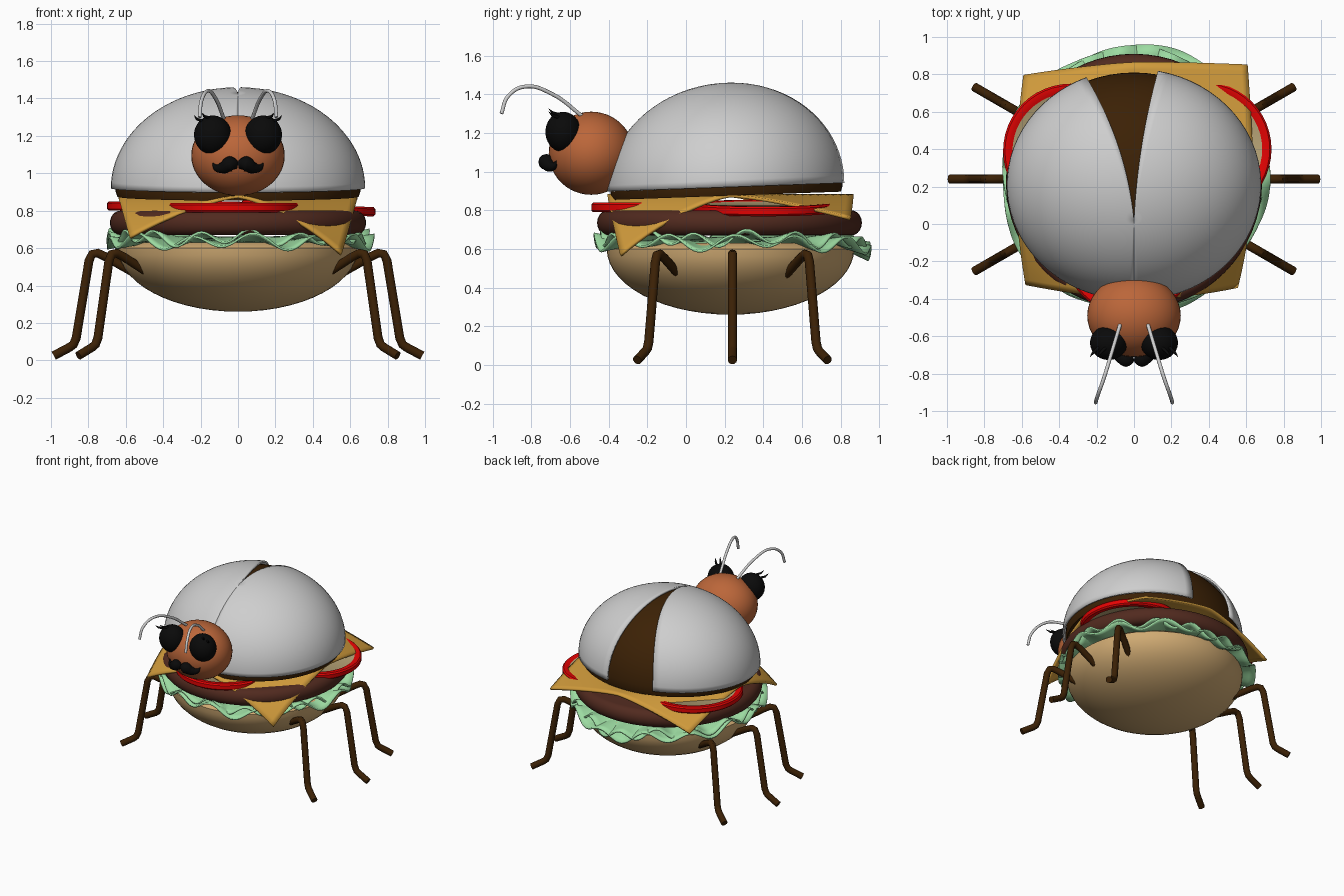
import bpy, bmesh, math
from math import sin, cos, pi, sqrt, radians

if "Cube" in bpy.data.objects:
    bpy.data.objects.remove(bpy.data.objects["Cube"])

CY = 0.23  # y of the burger's axis


def material(name, r, g, b):
    m = bpy.data.materials.new(name)
    m.diffuse_color = [(c / 255) ** 2.2 for c in (r, g, b)] + [1]
    m.use_nodes = True
    m.node_tree.nodes["Principled BSDF"].inputs["Base Color"].default_value = m.diffuse_color
    return m


TAN = material("bun tan", 208, 170, 115)
GREEN = material("lettuce green", 155, 218, 160)
MEAT = material("patty brown", 82, 46, 36)
RED = material("tomato red", 228, 10, 10)
PULP = material("tomato pulp", 185, 165, 120)
CHEESE = material("cheese orange", 208, 154, 62)
DARK = material("dark brown", 62, 38, 14)
GREY = material("wing grey", 205, 205, 205)
HEAD = material("head copper", 186, 102, 60)
BLACK = material("black", 18, 18, 18)


def smooth(ob, angle=40):
    bpy.ops.object.select_all(action='DESELECT')
    ob.select_set(True)
    bpy.context.view_layer.objects.active = ob
    bpy.ops.object.shade_smooth_by_angle(angle=radians(angle))


def surface(name, f, nu, nv, mat, wrap=False, thick=0, offset=0, angle=40):
    """Sheet of quads from f(u, v), u and v in 0..1; wrap closes it along u."""
    bm = bmesh.new()
    cols = nu if wrap else nu + 1
    vs = [[bm.verts.new(f(i / nu, j / nv)) for j in range(nv + 1)] for i in range(cols)]
    for i in range(nu):
        a, b = vs[i], vs[(i + 1) % cols]
        for j in range(nv):
            bm.faces.new((a[j], b[j], b[j + 1], a[j + 1]))
    bmesh.ops.remove_doubles(bm, verts=bm.verts, dist=1e-5)
    bmesh.ops.recalc_face_normals(bm, faces=bm.faces)
    me = bpy.data.meshes.new(name)
    bm.to_mesh(me)
    bm.free()
    ob = bpy.data.objects.new(name, me)
    bpy.context.collection.objects.link(ob)
    me.materials.append(mat)
    if thick:
        mod = ob.modifiers.new("thickness", 'SOLIDIFY')
        mod.thickness, mod.offset = thick, offset
    smooth(ob, angle)
    return ob


def lathe(name, prof, mat, loc=(0, CY, 0), sx=1, sy=1, shear=0, n=64):
    def f(u, v):
        r, z = prof[round(v * (len(prof) - 1))]
        x, y = r * sx * cos(2 * pi * u), r * sy * sin(2 * pi * u)
        return x, y, z + shear * y
    ob = surface(name, f, n, len(prof) - 1, mat, wrap=True)
    ob.location = loc
    return ob


def tube(name, pts, r, mat, radii=None, kind='POLY'):
    cu = bpy.data.curves.new(name, 'CURVE')
    cu.dimensions, cu.bevel_depth, cu.bevel_resolution = '3D', r, 4
    cu.use_fill_caps = True
    sp = cu.splines.new(kind)
    target = sp.bezier_points if kind == 'BEZIER' else sp.points
    target.add(len(pts) - 1)
    for i, (p, q) in enumerate(zip(target, pts)):
        p.co = q if kind == 'BEZIER' else (*q, 1)
        p.radius = radii[i] if radii else 1
        if kind == 'BEZIER':
            p.handle_left_type = p.handle_right_type = 'AUTO'
    cu.materials.append(mat)
    ob = bpy.data.objects.new(name, cu)
    bpy.context.collection.objects.link(ob)
    bpy.ops.object.select_all(action='DESELECT')
    ob.select_set(True)
    bpy.context.view_layer.objects.active = ob
    bpy.ops.object.convert(target='MESH')
    smooth(bpy.context.object, 50)


def ball(name, loc, rad, mat):
    prof = [(sin(pi * i / 24), -cos(pi * i / 24) * rad[2]) for i in range(25)]
    return lathe(name, prof, mat, loc, rad[0], rad[1], n=40)


# bottom bun
lathe("bottom_bun", [(0.64 * sin(pi / 2 * i / 14), 0.6 - 0.34 * cos(pi / 2 * i / 14))
                     for i in range(15)] + [(0.6, 0.63), (0, 0.63)], TAN)


# lettuce: two ruffled sheets
def lettuce(base, size, waves, phase, amp):
    def f(u, v):
        a = 2 * pi * u
        r = 0.35 + (size - 0.35) * v + 0.015 * v * sin(5 * a + phase)
        k = max(0, (v - 0.45) / 0.55)
        z = base + amp * k * (sin(waves * a + phase) + 0.35 * sin(7 * a))
        z -= 0.05 * k * max(0, sin(a)) ** 6  # back flap hangs lower
        return r * cos(a), r * sin(a) + CY + 0.01, z
    return f


surface("lettuce_upper", lettuce(0.655, 0.70, 16, 0, 0.036), 200, 8, GREEN, True, 0.012)
surface("lettuce_lower", lettuce(0.635, 0.715, 13, 1.5, 0.036), 200, 8, GREEN, True, 0.012)

# patty with rounded edge
lathe("patty", [(0, 0.67)] + [(0.63 + 0.055 * cos(t), 0.735 + 0.065 * sin(t))
      for t in (-pi / 2 + pi * i / 10 for i in range(11))] + [(0, 0.80)], MEAT, (0, 0.225, 0))

# tomato slices: red rim, pulp on the flat inner faces
for name, x, y, z, tilt in (("front", -0.02, -0.13, 0.815, 0), ("left", -0.34, 0.39, 0.825, 0),
                            ("right", 0.375, 0.40, 0.812, 3)):
    t = lathe("tomato_" + name, [(0, -0.018), (0.31, -0.018), (0.32, -0.025), (0.35, -0.025),
              (0.36, -0.015), (0.36, 0.015), (0.35, 0.025), (0.32, 0.025), (0.31, 0.018),
              (0, 0.018)], RED, (x, y, z), n=48)
    t.rotation_euler.y = radians(tilt)
    t.data.materials.append(PULP)
    for p in t.data.polygons:
        if p.center.xy.length < 0.3:
            p.material_index = 1


# cheese slice with drooping corners
def cheese(u, v):
    a, b = 2 * u - 1, 2 * v - 1
    drop = (0.31 if b < 0 else 0.12) if a > 0 else (0.22 if b < 0 else 0.18)
    c = max(0, abs(a) + abs(b) - 1) ** 1.3
    pull = 1 - 0.45 * drop * c
    return 0.64 * a * pull, CY + 0.635 * b * pull + 0.02 * a * b, 0.875 - drop * c


surface("cheese_slice", cheese, 32, 32, CHEESE, thick=0.016)

# dark body under the wings
SLOPE = 0.036
lathe("body", [(0, 0.875), (0.985, 0.875)] +
      [(cos(pi / 2 * i / 20), 0.905 + 0.53 * sin(pi / 2 * i / 20)) for i in range(21)],
      DARK, (0, 0.21, 0), 0.655, 0.60, SLOPE)


# wing covers: dome halves parting towards the back
def wing(side, part):
    a, b, y0 = 0.68, 0.62, -0.19

    def f(u, v):
        t = sin(pi / 2 * v)
        edge = radians(part) * (0.3 + 0.7 * t)
        th = edge + (pi - edge) * u
        dx, dy = side * sin(th), cos(th)
        qa = (dx / a) ** 2 + (dy / b) ** 2
        qb = y0 * dy / b ** 2
        qc = (y0 / b) ** 2 - 1
        r = t * (-qb + sqrt(qb * qb - qa * qc)) / qa
        x, y = r * dx, y0 + r * dy
        h = sqrt(max(0, 1 - (x / a) ** 2 - (y / b) ** 2))
        return x, y + 0.21, 0.92 + 0.54 * h + SLOPE * y
    return f


surface("wing_left", wing(-1, 18.4), 40, 24, GREY, thick=0.014, offset=-1)
surface("wing_right", wing(1, 9.1), 40, 24, GREY, thick=0.014, offset=-1)

# head
ball("head", (0, -0.49, 1.095), (0.25, 0.22, 0.215), HEAD)

for s, side in ((-1, "left"), (1, "right")):
    # eyes and lashes
    ball("eye_" + side, (s * 0.135, -0.635, 1.205), (0.1, 0.092, 0.104), BLACK)
    for i, (x, z) in enumerate(((0.15, 1.295), (0.19, 1.28))):
        tube(f"lash_{side}_{i}", [(s * x, -0.66, z), (s * (x + 0.03), -0.69, z + 0.01),
             (s * (x + 0.045), -0.71, z + 0.03)], 0.009, BLACK, (1, 0.8, 0.1))
    # moustache
    tube("moustache_" + side, [(s * 0.005, -0.715, 1.045), (s * 0.04, -0.722, 1.05),
         (s * 0.08, -0.705, 1.03), (s * 0.115, -0.685, 1.03), (s * 0.135, -0.67, 1.055)],
         0.042, BLACK, (0.5, 1, 0.75, 0.45, 0.05), 'BEZIER')
    # antennae
    tube("antenna_" + side, [(s * 0.075, -0.54, 1.29), (s * 0.12, -0.69, 1.40),
         (s * 0.163, -0.83, 1.44), (s * 0.195, -0.92, 1.39), (s * 0.205, -0.955, 1.30)],
         0.010, GREY, kind='BEZIER')
    # legs, radiating from the burger's axis
    for ang, place in ((-30, "front"), (0, "middle"), (30, "back")):
        dx, dy = s * cos(radians(ang)), sin(radians(ang))
        prof = ((0.54, 0.46), (0.70, 0.55), (0.75, 0.573), (0.78, 0.568), (0.797, 0.53),
                (0.865, 0.12), (0.88, 0.085), (0.90, 0.07), (0.985, 0.025))
        tube(f"{place}_leg_{side}", [(r * dx, 0.24 + r * dy, z) for r, z in prof], 0.024, DARK)
